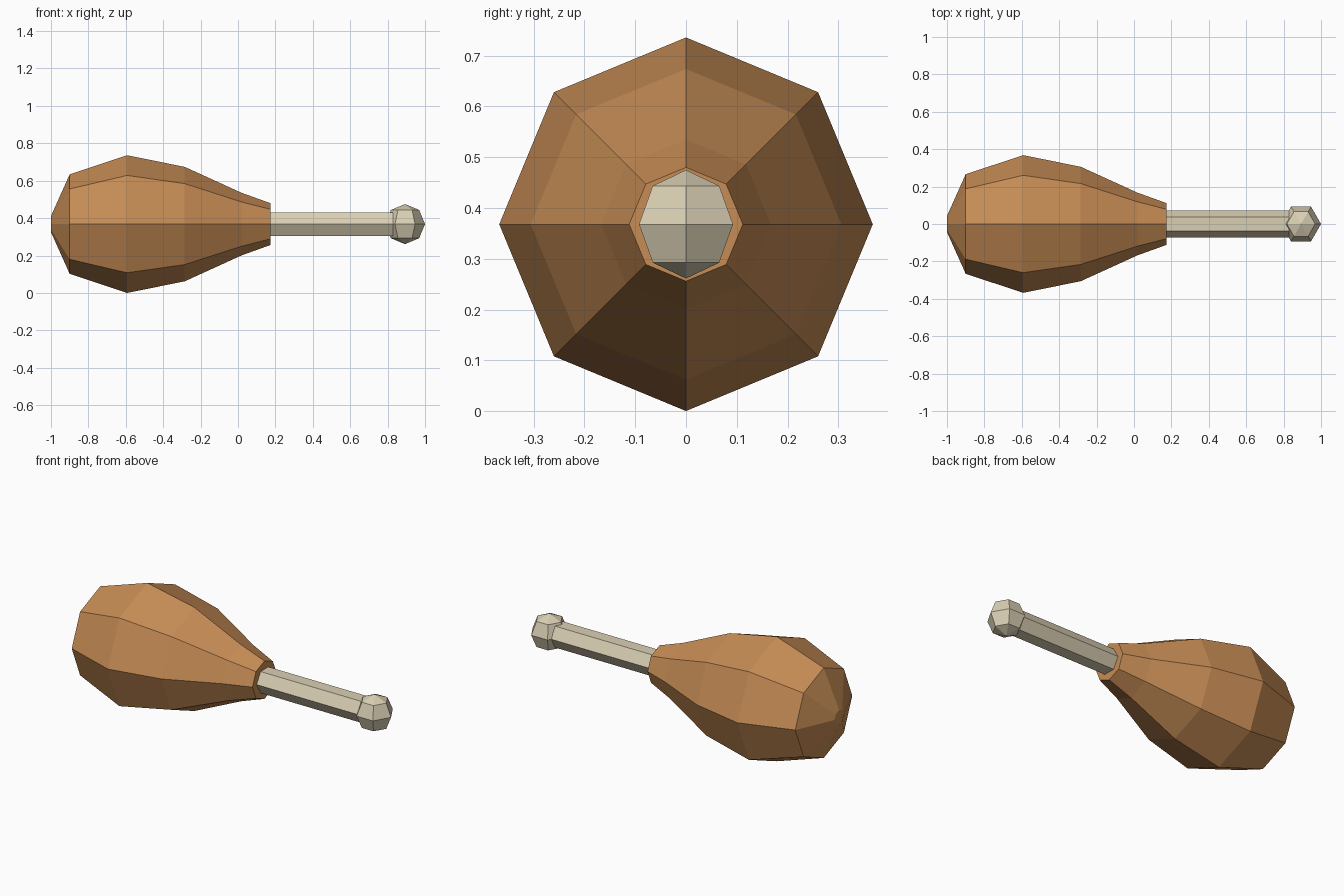
import bpy, bmesh, math
from mathutils import Matrix, Vector

if "Cube" in bpy.data.objects:
    bpy.data.objects.remove(bpy.data.objects["Cube"])

AXIS_Z = 0.368  # height of the centre line


def material(name, rgb):
    m = bpy.data.materials.new(name)
    m.diffuse_color = (*rgb, 1)
    m.use_nodes = True
    m.node_tree.nodes["Principled BSDF"].inputs["Base Color"].default_value = m.diffuse_color
    return m


def lathe(name, profile, sides, mat, origin, along_x=True, phase=0.0):
    """Flat-faced solid of revolution from (position, radius) pairs."""
    bm = bmesh.new()
    rings = []
    for t, r in profile:
        angles = [phase + 2 * math.pi * i / sides for i in range(sides)]
        rings.append([bm.verts.new((r * math.cos(a), r * math.sin(a), t)) for a in angles])
    for a, b in zip(rings, rings[1:]):
        for i in range(sides):
            j = (i + 1) % sides
            bm.faces.new((a[i], a[j], b[j], b[i]))
    bm.faces.new(rings[0][::-1])
    bm.faces.new(rings[-1])
    # collapse zero-radius rings to a pole
    bmesh.ops.remove_doubles(bm, verts=bm.verts, dist=1e-4)
    if along_x:
        bm.transform(Matrix.Rotation(math.pi / 2, 4, 'Y'))
    bm.transform(Matrix.Translation(Vector(origin)))
    bmesh.ops.recalc_face_normals(bm, faces=bm.faces)
    me = bpy.data.meshes.new(name)
    bm.to_mesh(me)
    bm.free()
    me.materials.append(mat)
    ob = bpy.data.objects.new(name, me)
    bpy.context.collection.objects.link(ob)
    return ob


brown = material("roasted brown", (0.565, 0.262, 0.090))
cream = material("bone cream", (0.700, 0.625, 0.455))

# Meat: eight-sided tapering body
lathe("meat", [(-1.0, 0.043), (-0.9, 0.266), (-0.593, 0.368),
               (-0.285, 0.306), (0.02, 0.167), (0.173, 0.112)],
      8, brown, (0, 0, AXIS_Z))

# Bone shaft: hexagonal, corners pointing to the sides
lathe("bone_shaft", [(0.1, 0.073), (0.83, 0.073)], 6, cream,
      (0, 0, AXIS_Z), phase=math.pi / 2)

# Bone knob: coarse six-sided ball with upright poles
R = 0.107
knob = [(-R * math.cos(k * math.pi / 4), R * math.sin(k * math.pi / 4)) for k in range(5)]
lathe("bone_knob", knob, 6, cream, (1 - R, 0, AXIS_Z), along_x=False)
